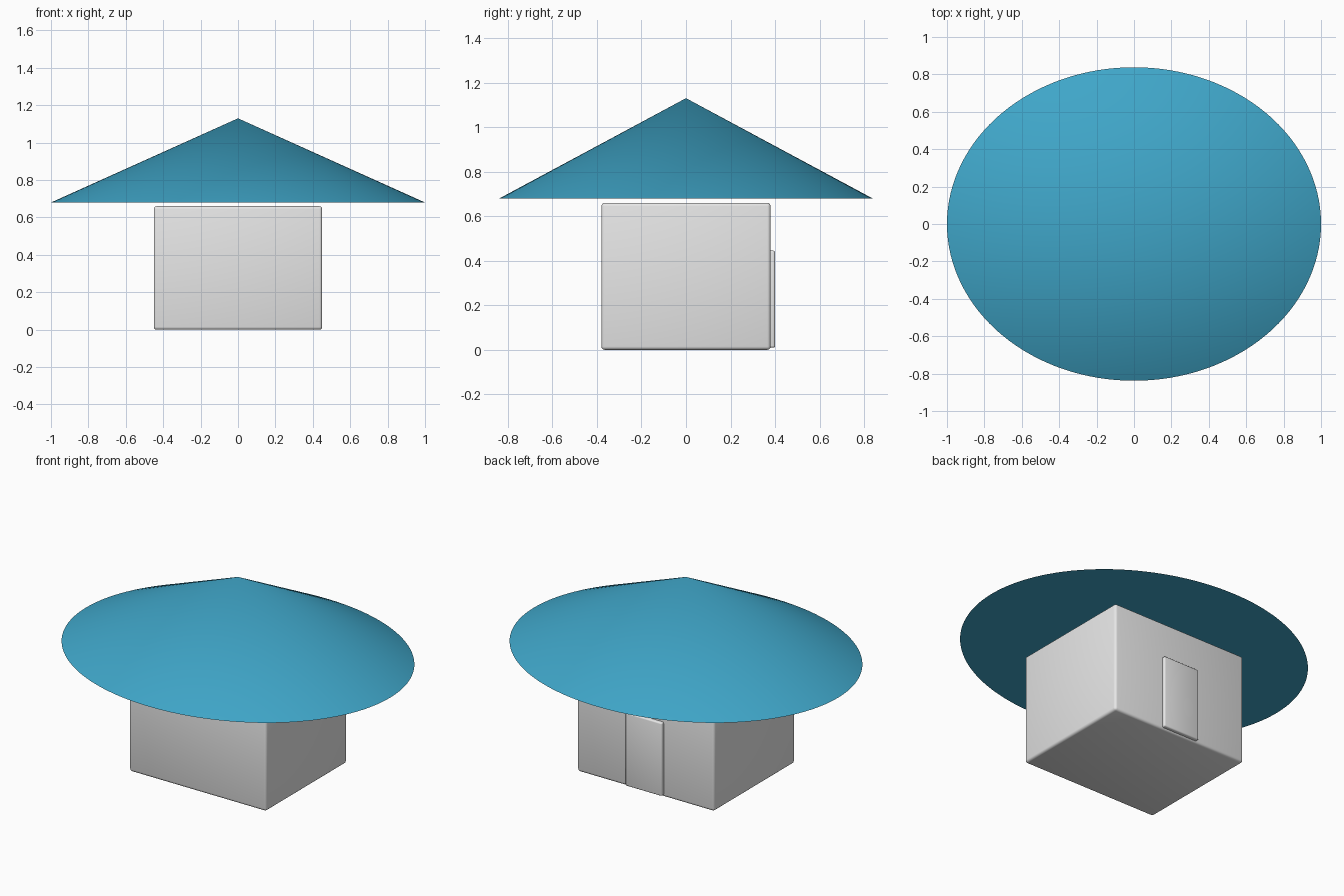
import bpy
import math

if "Cube" in bpy.data.objects:
    bpy.data.objects.remove(bpy.data.objects["Cube"], do_unlink=True)


def make_material(name, color):
    mat = bpy.data.materials.new(name)
    mat.use_nodes = True
    mat.diffuse_color = color
    mat.node_tree.nodes["Principled BSDF"].inputs["Base Color"].default_value = color
    return mat


def finish(obj, name, mat):
    obj.name = name
    obj.data.name = name
    obj.data.materials.append(mat)
    bpy.ops.object.transform_apply(location=False, rotation=False, scale=True)


def rounded_box(name, low, high, bevel, mat):
    center = [(a + b) / 2 for a, b in zip(low, high)]
    bpy.ops.mesh.primitive_cube_add(size=1, location=center)
    obj = bpy.context.object
    obj.scale = [b - a for a, b in zip(low, high)]
    finish(obj, name, mat)
    mod = obj.modifiers.new("rounded_edges", "BEVEL")
    mod.width = bevel
    mod.segments = 3
    bpy.ops.object.modifier_apply(modifier=mod.name)
    bpy.ops.object.shade_smooth_by_angle(angle=math.radians(40))
    return obj


wall_gray = make_material("wall gray", (0.8, 0.8, 0.8, 1))
roof_blue = make_material("roof blue", (0.05, 0.38, 0.58, 1))

# House body and the door slab on the back wall
rounded_box("house_body", (-0.45, -0.38, 0), (0.45, 0.38, 0.66), 0.015, wall_gray)
rounded_box("door", (-0.12, 0.36, 0.01), (0.12, 0.4, 0.445), 0.008, wall_gray)

# Oval cone roof with a closed flat underside, floating just above the walls
roof_base, roof_top = 0.68, 1.13
bpy.ops.mesh.primitive_cone_add(
    vertices=128, radius1=1, radius2=0, depth=roof_top - roof_base,
    location=(0, 0, (roof_base + roof_top) / 2))
roof = bpy.context.object
roof.scale = (1, 0.838, 1)
finish(roof, "roof", roof_blue)
bpy.ops.object.shade_smooth_by_angle(angle=math.radians(20))
